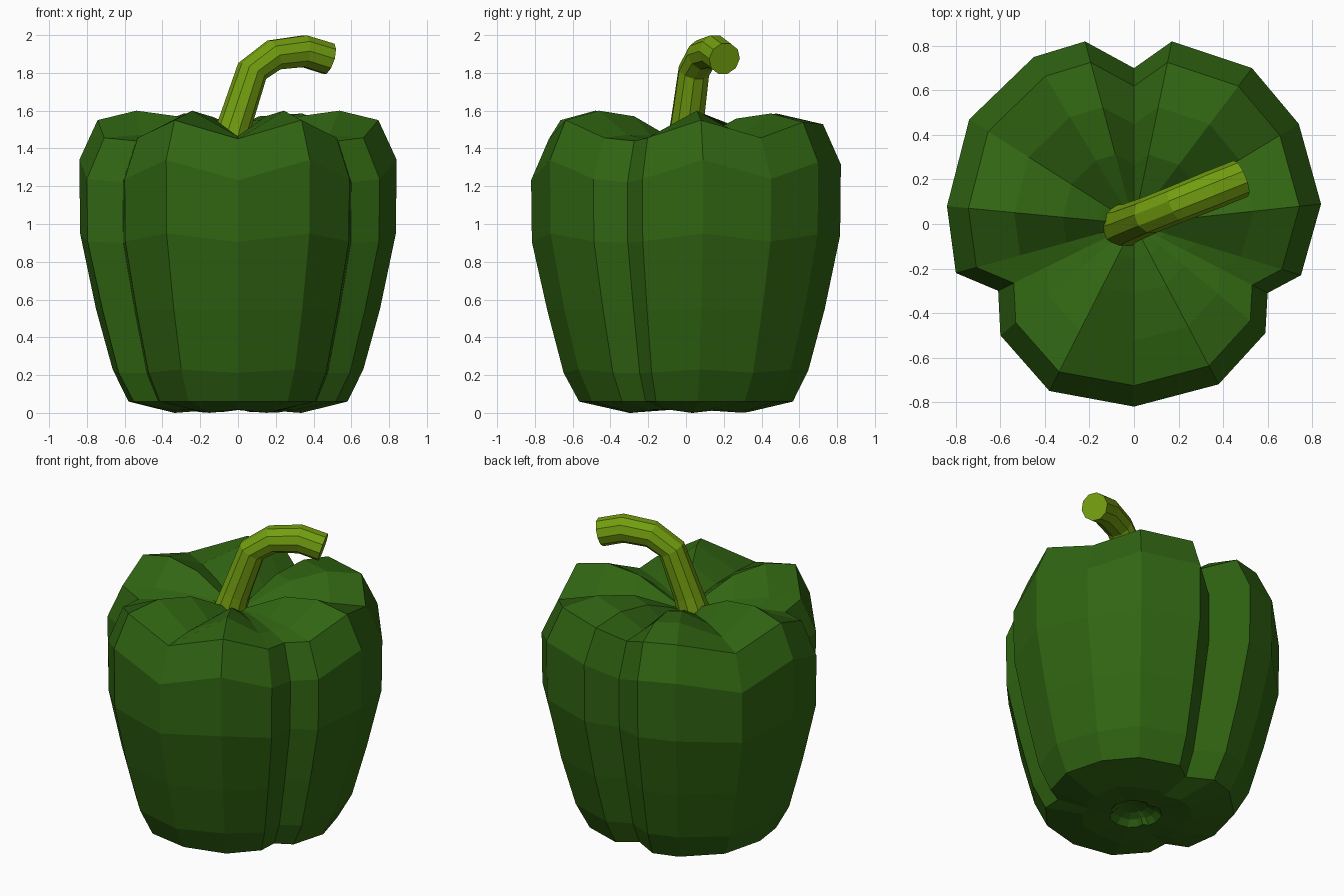
import bpy, bmesh
from mathutils import Vector

if "Cube" in bpy.data.objects:
    bpy.data.objects.remove(bpy.data.objects["Cube"])


def material(name, color):
    m = bpy.data.materials.new(name)
    m.diffuse_color = (*color, 1)
    m.use_nodes = True
    m.node_tree.nodes["Principled BSDF"].inputs["Base Color"].default_value = m.diffuse_color
    return m


def loft(name, rings, mat, start=None, end=None):
    """Skin closed rings of equal size, with optional centre points at the ends."""
    bm = bmesh.new()
    vr = [[bm.verts.new(p) for p in r] for r in rings]
    n = len(vr[0])
    for a, b in zip(vr, vr[1:]):
        for i in range(n):
            j = (i + 1) % n
            bm.faces.new((a[i], a[j], b[j], b[i]))
    for ring, centre in ((vr[0], start), (vr[-1], end)):
        if centre is None:
            bm.faces.new(ring)
        else:
            c = bm.verts.new(centre)
            for i in range(n):
                bm.faces.new((ring[i], ring[(i + 1) % n], c))
    bmesh.ops.recalc_face_normals(bm, faces=bm.faces)
    me = bpy.data.meshes.new(name)
    bm.to_mesh(me)
    bm.free()
    me.materials.append(mat)
    ob = bpy.data.objects.new(name, me)
    bpy.context.collection.objects.link(ob)
    return ob


green = material("pepper_green", (0.03, 0.13, 0.006))
lime = material("stem_green", (0.17, 0.34, 0.005))

# Three-lobed plan outline, counter-clockwise from the front, with a weight
# giving how far each point rises at the shoulder (1 = ridge, 0 = groove)
outline = [(0, -.82, .1), (.38, -.72, 1), (.59, -.49, .15), (.60, -.31, 0),
           (.75, -.23, .15), (.84, .09, 1), (.74, .45, .15), (.53, .70, .9),
           (.17, .82, .8), (0, .70, 0), (-.22, .82, .8), (-.45, .75, .9),
           (-.74, .47, .15), (-.84, .08, 1), (-.80, -.22, .15),
           (-.61, -.30, 0), (-.60, -.50, .15), (-.38, -.75, 1)]

# Body levels from the underside up: scale, groove height, ridge height
levels = [(.09, .07, .07), (.15, .05, .05), (.19, .015, .015), (.40, .02, 0),
          (.69, .06, .06), (.79, .21, .23), (.895, .54, .55),
          (.995, .90, .95), (1, 1.22, 1.34), (.885, 1.44, 1.55),
          (.64, 1.45, 1.60), (.38, 1.45, 1.57), (.19, 1.44, 1.49)]
rings = [[(x * s, y * s, lo + (hi - lo) * w) for x, y, w in outline]
         for s, lo, hi in levels]
loft("pepper_body", rings, green, (0, 0, .08), (0, 0, 1.41))

# Bent ten-sided stem leaning right and slightly back
path = [Vector((x, .4 * (x + .03), z)) for x, z in
        [(-.05, 1.41), (-.02, 1.52), (.075, 1.81), (.19, 1.895),
         (.35, 1.915), (.48, 1.875)]]
radii = [.10, .09, .085, .085, .088, .087]
side = Vector((-.4, 1, 0)).normalized()
from math import cos, sin, tau
stem = []
for i, (p, r) in enumerate(zip(path, radii)):
    d = (path[min(i + 1, 5)] - path[max(i - 1, 0)]).normalized()
    up = d.cross(side).normalized()
    stem.append([p + (side * cos(tau * k / 10) + up * sin(tau * k / 10)) * r
                 for k in range(10)])
loft("stem", stem, lime)
